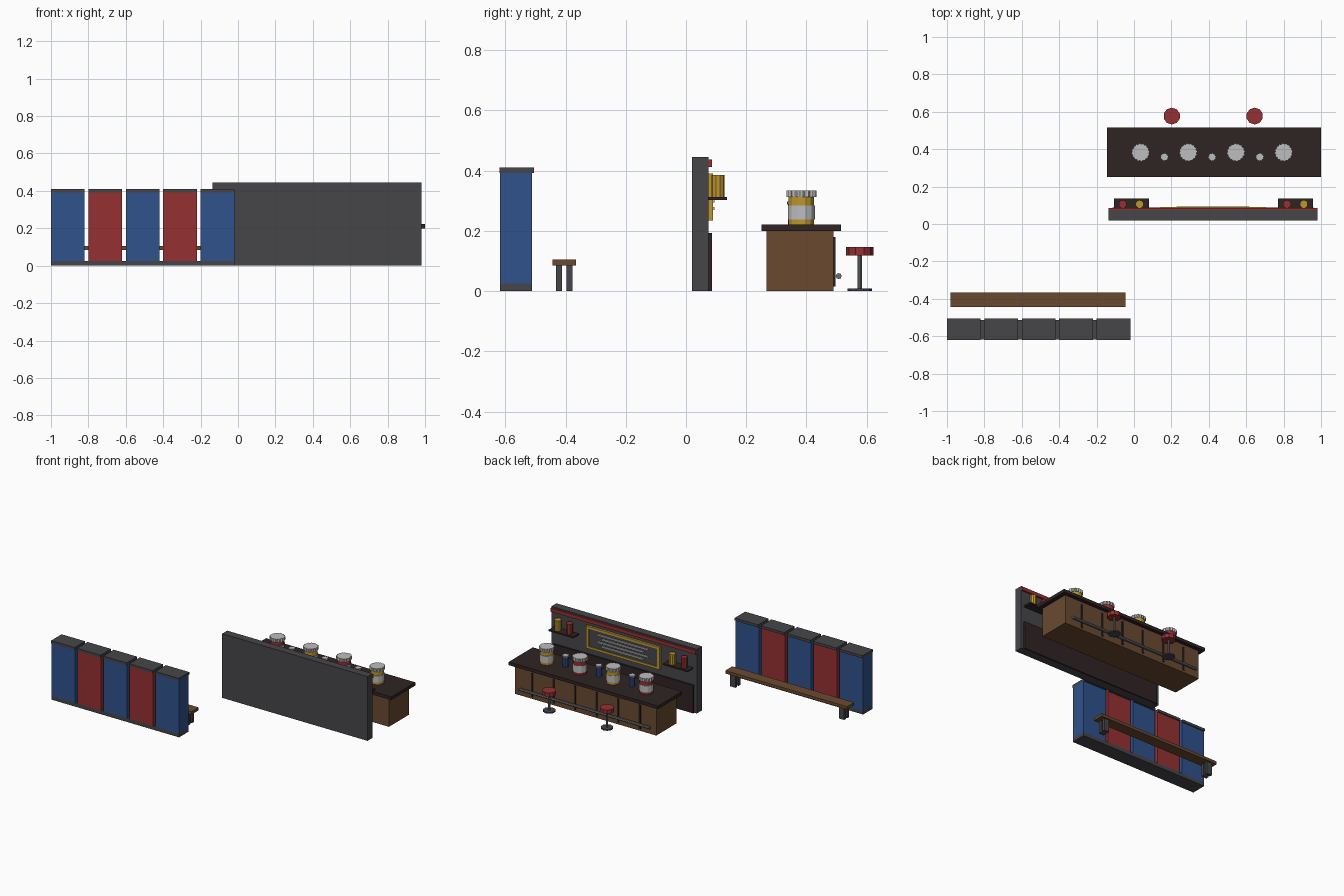
import bpy
import bmesh
from math import cos, sin, pi

cube = bpy.data.objects.get("Cube")
if cube:
    bpy.data.objects.remove(cube, do_unlink=True)


def material(name, rgb):
    lin = [(c / 255 / 12.92) if c < 11 else ((c / 255 + 0.055) / 1.055) ** 2.4 for c in rgb]
    m = bpy.data.materials.new(name)
    m.use_nodes = True
    m.diffuse_color = (*lin, 1)
    m.node_tree.nodes["Principled BSDF"].inputs["Base Color"].default_value = (*lin, 1)
    return m


GREY = material("charcoal", (70, 70, 74))
BLUE = material("blue", (47, 82, 140))
RED = material("red", (150, 48, 50))
WOOD = material("wood", (106, 74, 48))
DARK = material("dark wood", (47, 35, 36))
YELLOW = material("yellow", (190, 150, 45))
LIGHT = material("light grey", (190, 190, 192))
METAL = material("metal", (110, 110, 115))


def finish(name, bm, mat):
    bmesh.ops.recalc_face_normals(bm, faces=bm.faces)
    mesh = bpy.data.meshes.new(name)
    bm.to_mesh(mesh)
    bm.free()
    mesh.materials.append(mat)
    ob = bpy.data.objects.new(name, mesh)
    bpy.context.collection.objects.link(ob)
    return ob


def box(name, x, y, z, mat):
    """Box from (low, high) ranges."""
    bm = bmesh.new()
    bmesh.ops.create_cube(bm, size=1)
    for v in bm.verts:
        v.co = [r[0] + (c + 0.5) * (r[1] - r[0]) for r, c in zip((x, y, z), v.co)]
    return finish(name, bm, mat)


def prism(name, x, y, z, r, mat, sides=12, inner=None):
    """Upright prism; an inner radius gives a toothed rim."""
    bm = bmesh.new()
    n = sides * 2 if inner else sides
    ring = []
    for i in range(n):
        rad = inner if inner and i % 2 else r
        a = 2 * pi * (i + 0.5) / n
        ring.append(bm.verts.new((x + rad * cos(a), y + rad * sin(a), z[0])))
    base = bm.faces.new(ring)
    top = bmesh.ops.extrude_face_region(bm, geom=[base])["geom"]
    for v in top:
        if isinstance(v, bmesh.types.BMVert):
            v.co.z = z[1]
    return finish(name, bm, mat)


# Lockers on a shared plinth
box("locker_plinth", (-1, -0.02), (-0.617, -0.512), (0, 0.025), GREY)
for i in range(5):
    x = (-1 + 0.2 * i, -0.82 + 0.2 * i)
    box("locker_body", x, (-0.617, -0.512), (0.025, 0.392), RED if i % 2 else BLUE)
    box("locker_cap", x, (-0.62, -0.505), (0.392, 0.41), GREY)

# Bench with paired legs
box("bench_seat", (-0.98, -0.045), (-0.443, -0.366), (0.085, 0.105), WOOD)
for x in (-0.93, -0.095):
    for y in (-0.421, -0.387):
        box("bench_leg", (x - 0.02, x + 0.02), (y - 0.01, y + 0.01), (0, 0.085), GREY)

# Back wall with trim
box("back_wall", (-0.135, 0.98), (0.02, 0.075), (0, 0.445), GREY)
box("lower_panel", (-0.115, 0.96), (0.075, 0.087), (0, 0.193), DARK)
box("red_stripe", (-0.135, 0.98), (0.075, 0.086), (0.413, 0.437), RED)

# Menu board with frame and writing bars
cx = 0.4225
box("menu_board", (cx - 0.27, cx + 0.27), (0.075, 0.085), (0.245, 0.38), GREY)
for s in (-1, 1):
    x = cx + s * 0.273
    box("frame_side", (x - 0.009, x + 0.009), (0.075, 0.09), (0.235, 0.39), YELLOW)
    z = 0.3125 + s * 0.0695
    box("frame_rail", (cx - 0.264, cx + 0.264), (0.075, 0.09), (z - 0.008, z + 0.008), YELLOW)
for i in range(4):
    half = 0.16 if i % 2 else 0.195
    z = 0.35 - i * 0.025
    box("menu_line", (cx - half, cx + half), (0.085, 0.094), (z - 0.005, z + 0.005), LIGHT)

# Shelves with bottles
for x in (-0.014, 0.864):
    box("shelf", (x - 0.094, x + 0.094), (0.075, 0.136), (0.302, 0.312), DARK)
    for dx, mat in ((-0.046, RED), (0.044, YELLOW)):
        prism("shelf_can", x + dx, 0.106, (0.312, 0.385), 0.022, mat, 10)

# Counter
box("counter_body", (-0.115, 0.97), (0.268, 0.49), (0, 0.2), WOOD)
box("counter_top", (-0.145, 1), (0.25, 0.515), (0.2, 0.222), DARK)
for i in range(6):
    x = cx + (i - 2.5) * 0.165
    box("counter_strip", (x - 0.006, x + 0.006), (0.49, 0.496), (0.015, 0.18), DARK)

# Foot rail
bm = bmesh.new()
bmesh.ops.create_cone(bm, cap_ends=True, segments=8, radius1=0.01, radius2=0.01, depth=1)
for v in bm.verts:
    v.co = (cx + v.co.z, 0.507 + v.co.x, 0.05 + v.co.y)
finish("foot_rail", bm, METAL)

# Drums on the counter: coloured body, pale band, toothed lid
for i in range(4):
    x = 0.035 + 0.255 * i
    prism("drum_body", x, 0.383, (0.222, 0.315), 0.044, YELLOW if i % 2 else RED)
    prism("drum_band", x, 0.383, (0.238, 0.285), 0.0465, LIGHT)
    prism("drum_lid", x, 0.383, (0.313, 0.335), 0.05, LIGHT, 16, 0.044)

# Small cans between the drums
for i in range(3):
    x = 0.1625 + 0.255 * i
    prism("can_body", x, 0.358, (0.222, 0.288), 0.02, BLUE, 10)
    prism("can_lid", x, 0.358, (0.288, 0.298), 0.023, LIGHT, 10, 0.019)

# Stools
for x in (0.202, 0.645):
    prism("stool_base", x, 0.577, (0, 0.009), 0.04, GREY, 10)
    prism("stool_pole", x, 0.577, (0.009, 0.118), 0.008, METAL, 8)
    prism("stool_seat", x, 0.577, (0.118, 0.146), 0.045, RED, 10)
